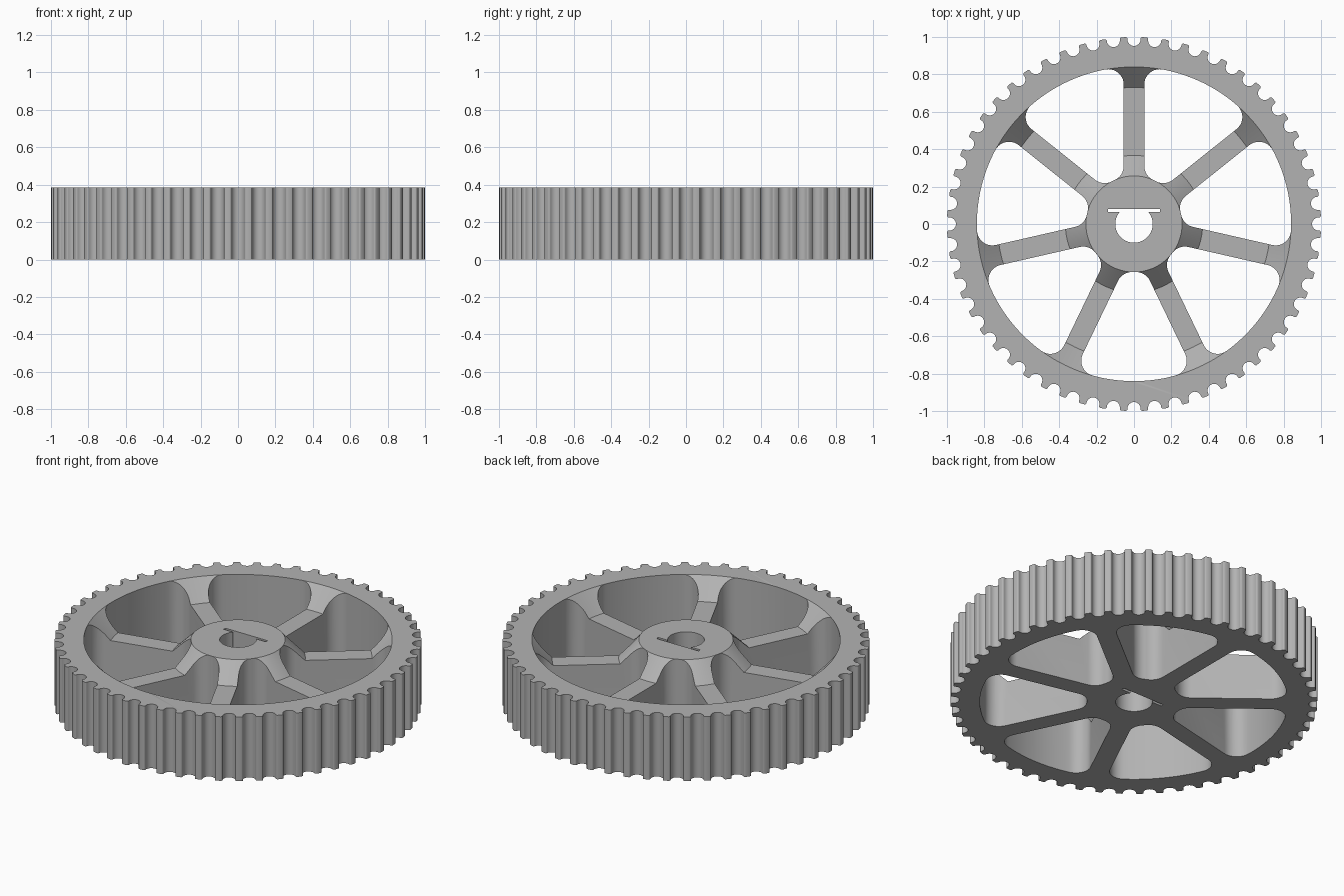
import bpy
import bmesh
from math import sin, cos, pi, atan2, sqrt, radians

TEETH, SPOKES = 56, 7
HEIGHT, SPOKE_TOP = 0.385, 0.275
RIM_R, HUB_R, SPOKE_HALF, FILLET = 0.84, 0.257, 0.055, 0.082

if "Cube" in bpy.data.objects:
    bpy.data.objects.remove(bpy.data.objects["Cube"])

grey = bpy.data.materials.new("plain_grey")
grey.use_nodes = True
COLOUR = (0.45, 0.45, 0.45, 1)
grey.diffuse_color = COLOUR
grey.node_tree.nodes["Principled BSDF"].inputs["Base Color"].default_value = COLOUR


def arc(cx, cy, r, start, end, steps):
    """Points along an arc, both ends included."""
    return [(cx + r * cos(start + (end - start) * i / steps),
             cy + r * sin(start + (end - start) * i / steps)) for i in range(steps + 1)]


def turn(points, a):
    return [(x * cos(a) - y * sin(a), x * sin(a) + y * cos(a)) for x, y in points]


def finish(name, bm):
    bmesh.ops.recalc_face_normals(bm, faces=bm.faces)
    mesh = bpy.data.meshes.new(name)
    bm.to_mesh(mesh)
    bm.free()
    mesh.materials.append(grey)
    obj = bpy.data.objects.new(name, mesh)
    bpy.context.collection.objects.link(obj)
    return obj


def prism(name, outlines, z0, z1):
    """Extrude closed outlines straight up."""
    bm = bmesh.new()
    for outline in outlines:
        face = bm.faces.new([bm.verts.new((x, y, z0)) for x, y in outline])
        top = bmesh.ops.extrude_face_region(bm, geom=[face])
        verts = [v for v in top["geom"] if isinstance(v, bmesh.types.BMVert)]
        bmesh.ops.translate(bm, verts=verts, vec=(0, 0, z1 - z0))
    return finish(name, bm)


def ring(name, profile, steps):
    """Turn a closed radius/height profile about the z axis."""
    bm = bmesh.new()
    loops = [[bm.verts.new((r * cos(a), r * sin(a), z)) for r, z in profile]
             for a in (2 * pi * i / steps for i in range(steps))]
    n = len(profile)
    for i in range(steps):
        a, b = loops[i], loops[(i + 1) % steps]
        for j in range(n):
            k = (j + 1) % n
            bm.faces.new((a[j], b[j], b[k], a[k]))
    return finish(name, bm)


def cut(obj, cutter):
    mod = obj.modifiers.new(cutter.name, "BOOLEAN")
    mod.operation = "DIFFERENCE"
    mod.solver = "EXACT"
    mod.object = cutter
    bpy.context.view_layer.objects.active = obj
    bpy.ops.object.modifier_apply(modifier=mod.name)
    bpy.data.objects.remove(cutter)


# Toothed outline: round-bottomed grooves with softened tooth corners
GROOVE, TIP = 0.035, 0.009
centre = 0.952 + GROOVE
side = GROOVE + TIP
tip_x = sqrt(1 - side ** 2) - TIP
groove = (arc(tip_x, -side, TIP, 0, pi / 2, 3)
          + arc(centre, 0, GROOVE, 1.5 * pi, pi / 2, 12)
          + arc(tip_x, side, TIP, 1.5 * pi, 2 * pi, 3))
outline = []
for i in range(TEETH):
    outline += turn(groove, 2 * pi * i / TEETH)
wheel = prism("toothed_wheel", [outline], 0, HEIGHT)

# Lowered spokes with sloped ends at hub and rim
drop = HEIGHT - SPOKE_TOP
over = 0.02
cut(wheel, ring("spoke_recess", [
    (HUB_R - over, HEIGHT + over), (HUB_R + drop, SPOKE_TOP),
    (RIM_R - drop, SPOKE_TOP), (RIM_R + over, HEIGHT + over)], 140))

# Filleted windows between the spokes
pitch = 2 * pi / SPOKES
cy = SPOKE_HALF + FILLET
hub_cx = sqrt((HUB_R + FILLET) ** 2 - cy ** 2)
rim_cx = sqrt((RIM_R - FILLET) ** 2 - cy ** 2)
hub_a, rim_a = atan2(cy, hub_cx), atan2(cy, rim_cx)
half = (arc(hub_cx, cy, FILLET, hub_a + pi, 1.5 * pi, 8)
        + arc(rim_cx, cy, FILLET, 1.5 * pi, 2 * pi + rim_a, 10)
        + arc(0, 0, RIM_R, rim_a, pitch / 2, 10)[1:])
hub_arc = arc(0, 0, HUB_R, hub_a, pitch / 2, 2)[1:]
half = hub_arc[::-1] + half
mirrored = turn([(x, -y) for x, y in half], pitch)
window = half + mirrored[::-1][1:-1]
cut(wheel, prism("windows", [turn(window, pi / 2 + i * pitch) for i in range(SPOKES)],
                 -0.1, HEIGHT + 0.1))

# Bore with a flat side that widens into a thin slot
SLOT_LOW, SLOT_HIGH, SLOT_HALF, BORE = 0.064, 0.081, 0.14, 0.1
flat = atan2(SLOT_LOW, sqrt(BORE ** 2 - SLOT_LOW ** 2))
bore = arc(0, 0, BORE, pi - flat, 2 * pi + flat, 40)
bore += [(SLOT_HALF, SLOT_LOW), (SLOT_HALF, SLOT_HIGH),
         (-SLOT_HALF, SLOT_HIGH), (-SLOT_HALF, SLOT_LOW)]
cut(wheel, prism("bore", [bore], -0.1, HEIGHT + 0.1))

# Smooth curved walls, crisp edges
bpy.ops.object.select_all(action="DESELECT")
wheel.select_set(True)
bpy.context.view_layer.objects.active = wheel
bpy.ops.object.shade_smooth_by_angle(angle=radians(32))
